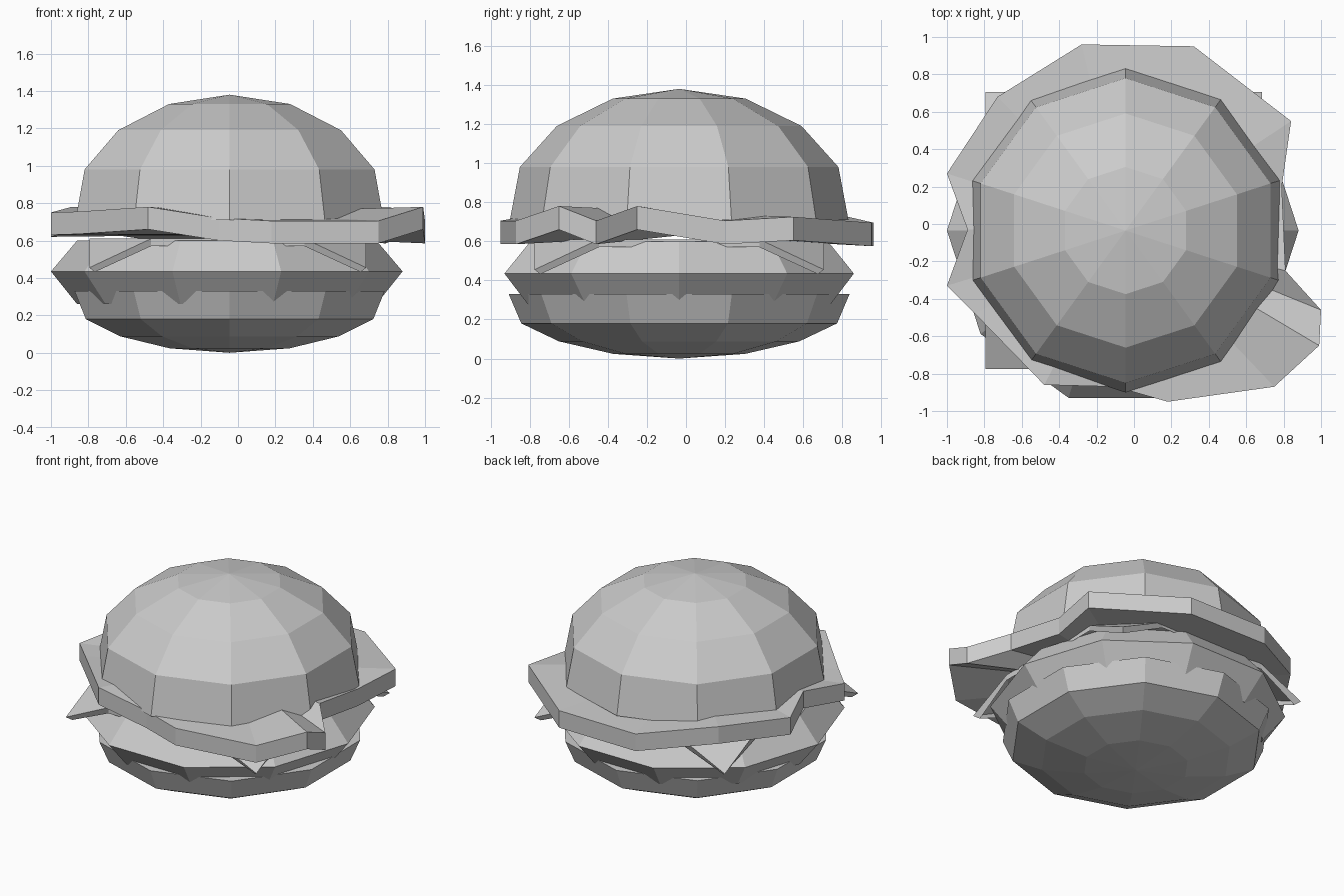
import bpy, math

if "Cube" in bpy.data.objects:
    bpy.data.objects.remove(bpy.data.objects["Cube"])

CX, CY = -0.045, -0.035


def make(name, verts, faces):
    me = bpy.data.meshes.new(name)
    me.from_pydata(verts, [], faces)
    me.update()
    ob = bpy.data.objects.new(name, me)
    bpy.context.collection.objects.link(ob)
    return ob


def lathe(name, profile, bottom, top, turn, cx=CX, n=10):
    """Rings (radius, z) from low to high; ends close on a centre point."""
    verts, faces = [], []
    for r, z in profile:
        for i in range(n):
            a = math.radians(turn) + math.tau * i / n
            verts.append((cx + r * math.cos(a), CY + r * math.sin(a), z))
    lo, hi = len(verts), len(verts) + 1
    verts += [(cx, CY, bottom), (cx, CY, top)]
    last = (len(profile) - 1) * n
    for i in range(n):
        j = (i + 1) % n
        for k in range(0, last, n):
            faces.append((k + i, k + j, k + n + j, k + n + i))
        faces.append((lo, j, i))
        faces.append((hi, last + i, last + j))
    return make(name, verts, faces)


# Buns
lathe("top_bun", [(0.866, 0.71), (0.815, 0.98), (0.626, 1.19), (0.34, 1.33)], 0.71, 1.38, 90)
lathe("bottom_bun", [(0.338, 0.024), (0.615, 0.088), (0.808, 0.18), (0.872, 0.33)], 0.0, 0.33, 90)

# Patty, corners turned half a step against the buns
lathe("patty", [(0.80, 0.26), (0.94, 0.435), (0.80, 0.60)], 0.26, 0.60, 0, cx=-0.06)

# Cheese slice with folded corners, open underneath
half, fold = 0.74, 0.41
top, low = [], []
for k in range(4):
    c, s = math.cos(k * math.pi / 2), math.sin(k * math.pi / 2)
    pts = [((half, -fold, 0.61), (half, -fold, 0.57)),
           ((half, fold, 0.61), (half, fold, 0.57)),
           ((half, half, 0.455), (half - 0.03, half - 0.03, 0.432))]
    for t, b in pts:
        for out, (x, y, z) in ((top, t), (low, b)):
            out.append((CX - 0.01 + c * x - s * y, CY + s * x + c * y, z))
faces = [[i for i in range(12) if i % 3 != 2]]
for k in range(4):
    faces.append((3 * k + 1, 3 * k + 2, (3 * k + 3) % 12))
for i in range(12):
    j = (i + 1) % 12
    faces.append((12 + i, 12 + j, j, i))
make("cheese", top + low, faces)

# Wavy lettuce slab: outline of (x, y, underside height)
rim = [(0.32, 0.95, 0.575), (-0.28, 0.96, 0.575), (-0.73, 0.68, 0.64),
       (-1.0, 0.27, 0.62), (-0.89, -0.03, 0.66), (-1.0, -0.33, 0.63),
       (-0.85, -0.48, 0.635), (-0.48, -0.86, 0.66), (-0.10, -0.87, 0.60),
       (0.18, -0.95, 0.585), (0.75, -0.87, 0.585), (0.99, -0.65, 0.66),
       (1.0, -0.46, 0.585), (0.81, -0.25, 0.66), (0.79, 0.20, 0.585),
       (0.84, 0.55, 0.605)]
n = len(rim)
verts = [(x, y, z) for x, y, z in rim] + [(x, y, z + 0.12) for x, y, z in rim]
verts += [(CX, CY, 0.63), (CX, CY, 0.75)]
faces = []
for i in range(n):
    j = (i + 1) % n
    faces += [(i, j, n + j, n + i), (2 * n, j, i), (2 * n + 1, n + i, n + j)]
make("lettuce", verts, faces)
